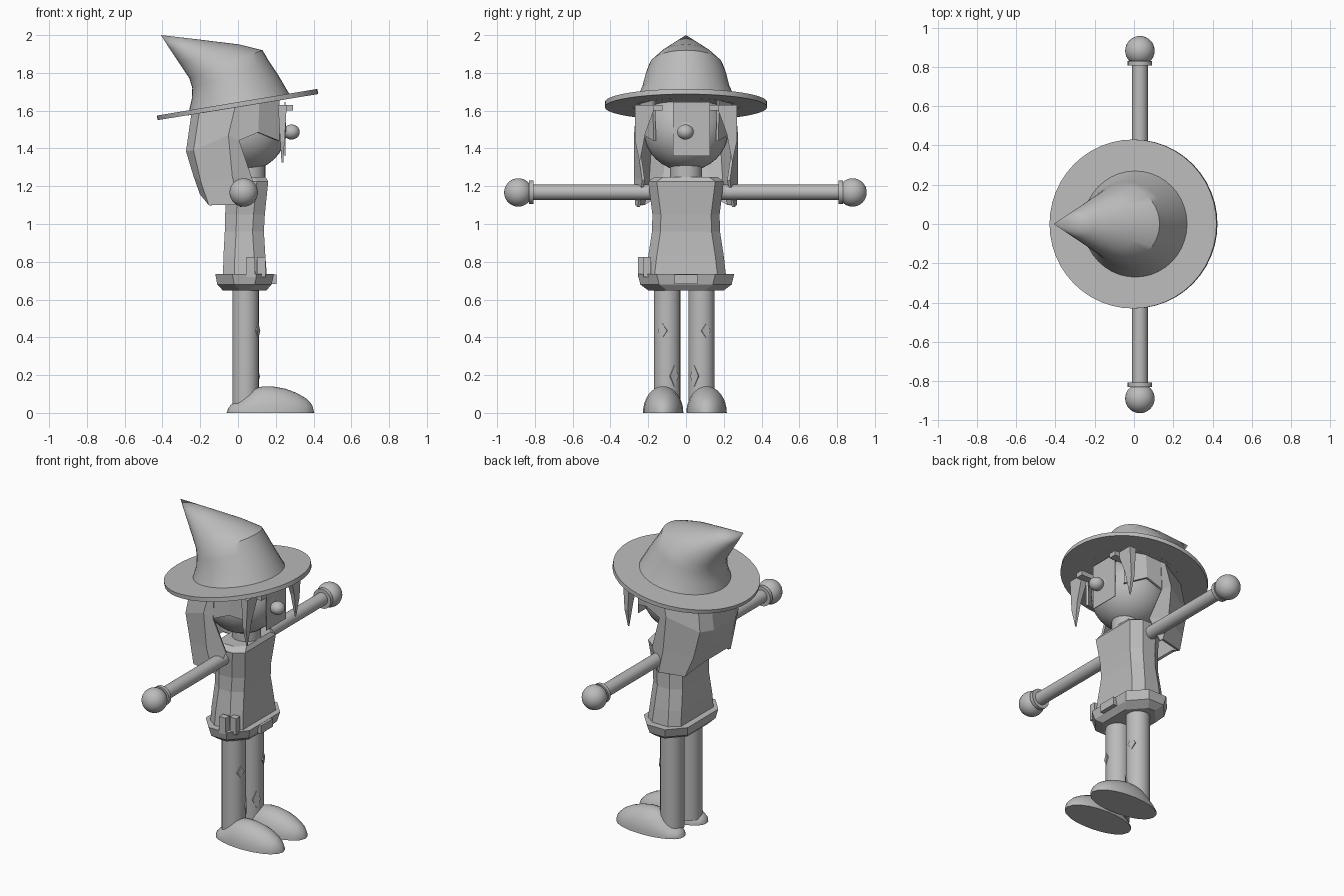
import bpy, bmesh, math
from mathutils import Vector, Matrix

if "Cube" in bpy.data.objects:
    bpy.data.objects.remove(bpy.data.objects["Cube"])

grey = bpy.data.materials.new("plain_grey")
grey.diffuse_color = (0.5, 0.5, 0.5, 1)
grey.use_nodes = True
grey.node_tree.nodes["Principled BSDF"].inputs["Base Color"].default_value = grey.diffuse_color
TAU = 2 * math.pi


def finish(name, bm, angle=None):
    """Turn a bmesh into a named object, flat or smooth with sharp edges kept."""
    bmesh.ops.remove_doubles(bm, verts=bm.verts, dist=0.0005)
    bmesh.ops.recalc_face_normals(bm, faces=bm.faces)
    me = bpy.data.meshes.new(name)
    bm.to_mesh(me)
    bm.free()
    me.materials.append(grey)
    ob = bpy.data.objects.new(name, me)
    bpy.context.collection.objects.link(ob)
    if angle:
        bpy.ops.object.select_all(action='DESELECT')
        ob.select_set(True)
        bpy.context.view_layer.objects.active = ob
        bpy.ops.object.shade_smooth_by_angle(angle=math.radians(angle))
    return ob


def loft(name, rings, closed=True, caps=True, angle=None):
    bm = bmesh.new()
    rows = [[bm.verts.new(p) for p in r] for r in rings]
    n = len(rows[0])
    for a, b in zip(rows, rows[1:]):
        for i in range(n if closed else n - 1):
            j = (i + 1) % n
            bm.faces.new((a[i], a[j], b[j], b[i]))
    if caps:
        bm.faces.new(rows[0])
        bm.faces.new(rows[-1])
    return finish(name, bm, angle)


def ball(name, centre, size):
    bm = bmesh.new()
    bmesh.ops.create_uvsphere(bm, u_segments=32, v_segments=16, radius=1)
    bmesh.ops.scale(bm, vec=size, verts=bm.verts)
    bmesh.ops.translate(bm, vec=centre, verts=bm.verts)
    return finish(name, bm, 40)


def rod(name, a, b, radius, segments=24):
    a, b = Vector(a), Vector(b)
    bm = bmesh.new()
    rot = Vector((0, 0, 1)).rotation_difference(b - a).to_matrix().to_4x4()
    bmesh.ops.create_cone(bm, cap_ends=True, segments=segments, radius1=radius, radius2=radius,
                          depth=(b - a).length, matrix=Matrix.Translation((a + b) / 2) @ rot)
    return finish(name, bm, 40)


def box(name, lo, hi):
    return loft(name, [[(lo[0], lo[1], z), (hi[0], lo[1], z), (hi[0], hi[1], z), (lo[0], hi[1], z)]
                       for z in (lo[2], hi[2])])


def tilted_ring(back, front, ry, n=40):
    """Ellipse spanning two (x, z) points, with half width ry."""
    ring = []
    for i in range(n):
        c, s = math.cos(TAU * i / n), math.sin(TAU * i / n)
        t = (1 + c) / 2
        ring.append((back[0] + t * (front[0] - back[0]), ry * s, back[1] + t * (front[1] - back[1])))
    return ring


def octagon(x0, x1, w, z, cx, cy):
    """Chamfered rectangle with corner cuts cx and cy."""
    half = [(x1, w - cy), (x1 - cx, w), (x0 + cx, w), (x0, w - cy)]
    return [(x, y, z) for x, y in half] + [(x, -y, z) for x, y in reversed(half)]


# Hat: bent crown and tilted brim
loft("hat_crown", [tilted_ring((-0.265, 1.575), (0.285, 1.665), 0.283),
                   tilted_ring((-0.245, 1.66), (0.215, 1.785), 0.232),
                   tilted_ring((-0.242, 1.72), (0.165, 1.86), 0.215),
                   tilted_ring((-0.257, 1.77), (0.13, 1.92), 0.193),
                   tilted_ring((-0.31, 1.85), (0.01, 1.95), 0.137),
                   tilted_ring((-0.36, 1.925), (-0.2, 1.976), 0.068),
                   tilted_ring((-0.408, 2.0), (-0.408, 2.0), 0)], caps=False, angle=35)
loft("hat_brim", [tilted_ring((-0.425, 1.55), (0.425, 1.688), 0.43, 48),
                  tilted_ring((-0.43, 1.574), (0.42, 1.715), 0.43, 48)], angle=35)

# Head, nose, face plate, neck
ball("head", (0.035, 0, 1.495), (0.222, 0.225, 0.215))
ball("nose", (0.283, -0.003, 1.487), (0.044, 0.044, 0.04))
box("face_plate", (0.247, -0.07, 1.36), (0.251, 0.127, 1.645))
rod("neck", (0.06, 0, 1.22), (0.06, 0, 1.33), 0.085)

# Long hair at the back: panels from the side edge round to the middle
columns = [
    [(0.01, 0.25, 1.63), (0.005, 0.255, 1.44), (0.075, 0.225, 1.23), (0.015, 0.25, 1.09)],
    [(-0.015, 0.255, 1.62), (-0.05, 0.268, 1.47), (-0.03, 0.268, 1.25), (0.005, 0.262, 1.1)],
    [(-0.2, 0.17, 1.59), (-0.23, 0.19, 1.39), (-0.19, 0.2, 1.22), (-0.15, 0.225, 1.1)],
    [(-0.24, 0.1, 1.58), (-0.268, 0.11, 1.385), (-0.23, 0.12, 1.26), (-0.195, 0.12, 1.16)]]
path = columns + [[(x, -y, z) for x, y, z in c] for c in reversed(columns)]
hair = loft("back_hair", path, closed=False, caps=False)
thick = hair.modifiers.new("thickness", 'SOLIDIFY')
thick.thickness = 0.015
thick.offset = 0

for s, side in ((-1, "right"), (1, "left")):
    # Fringe over the side of the head, hanging strand and brow
    top = [(-0.02, 0.25, 1.64), (0.11, 0.235, 1.64), (0.215, 0.17, 1.66)]
    low = [(0.0, 0.25, 1.44), (0.105, 0.24, 1.485), (0.215, 0.165, 1.44)]
    fringe = loft(side + "_fringe", [[(x, s * y, z) for x, y, z in r] for r in (top, low)],
                  closed=False, caps=False)
    m = fringe.modifiers.new("thickness", 'SOLIDIFY')
    m.thickness = 0.015
    m.offset = 0
    outline = [(0.16, 1.63), (0.215, 1.48), (0.245, 1.325), (0.27, 1.44), (0.27, 1.63)]
    loft(side + "_strand", [[(x + (z - 1.33) * k, s * y, z) for y, z in outline]
                            for x, k in ((0.23, -0.06), (0.24, 0.06))])
    box(side + "_brow", (0.2, s * 0.15 - 0.025, 1.6), (0.29, s * 0.15 + 0.025, 1.63))

    # Arm, cuff and hand
    rod(side + "_arm", (0.03, s * 0.15, 1.168), (0.03, s * 0.85, 1.168), 0.04)
    rod(side + "_cuff", (0.03, s * 0.807, 1.168), (0.03, s * 0.83, 1.168), 0.062)
    ball(side + "_hand", (0.03, s * 0.885 - 0.003, 1.167), (0.075, 0.075, 0.075))

    # Leg
    ly = s * 0.091 - 0.009
    rod(side + "_leg", (0.04, ly, 0.03), (0.04, ly, 0.7), 0.07)

    # Shoe: half-round sections with a flat sole
    fy = s * 0.115 - 0.006
    sections = [(-0.06, 0, 0), (-0.052, 0.03, 0.025), (-0.035, 0.052, 0.045), (0, 0.074, 0.058),
                (0.045, 0.09, 0.097), (0.09, 0.1, 0.13), (0.13, 0.105, 0.14), (0.18, 0.107, 0.141),
                (0.25, 0.102, 0.128), (0.31, 0.088, 0.106), (0.36, 0.066, 0.077),
                (0.392, 0.036, 0.044), (0.404, 0, 0)]
    loft(side + "_shoe", [[(x, fy + w * math.cos(math.pi * i / 16), h * math.sin(math.pi * i / 16))
                           for i in range(17)] for x, w, h in sections], caps=False, angle=40)

    # Diamond patches wrapped on the leg: angle from the front, height, half sizes
    for i, (deg, z, hw, hh) in enumerate(((s * 20, 0.435, 0.026, 0.038), (-s * 32, 0.195, 0.026, 0.055))):
        a = math.radians(deg)
        out, tan = Vector((math.cos(a), math.sin(a), 0)), Vector((-math.sin(a), math.cos(a), 0))
        mid = Vector((0.04, ly, z))
        loft(f"{side}_leg_patch_{i + 1}",
             [[mid + out * d + tan * u * hw + Vector((0, 0, v * hh))
               for u, v in ((1, 0), (0, 1), (-1, 0), (0, -1))] for d in (0.066, 0.0735)])

# Tunic with narrow waist
loft("tunic", [octagon(x0, x1, w, z, 0.06, 0.045) for x0, x1, w, z in (
    (-0.08, 0.155, 0.215, 0.70), (-0.077, 0.145, 0.2, 0.83), (-0.07, 0.137, 0.18, 0.96),
    (-0.068, 0.142, 0.178, 1.05), (-0.06, 0.16, 0.2, 1.225), (-0.04, 0.145, 0.165, 1.25))])

# Belt, buckle and two pouches
loft("belt", [octagon(x0, x1, w, z, 0.09, 0.1) for x0, x1, w, z in (
    (-0.08, 0.15, 0.2, 0.648), (-0.11, 0.178, 0.242, 0.68), (-0.12, 0.19, 0.255, 0.735))])
box("buckle", (0.15, -0.06, 0.682), (0.205, 0.06, 0.733))
for i, x in enumerate((0.045, 0.1)):
    box(f"pouch_{i + 1}", (x, -0.255 + i * 0.03, 0.72), (x + 0.045, -0.215 + i * 0.03, 0.825))
